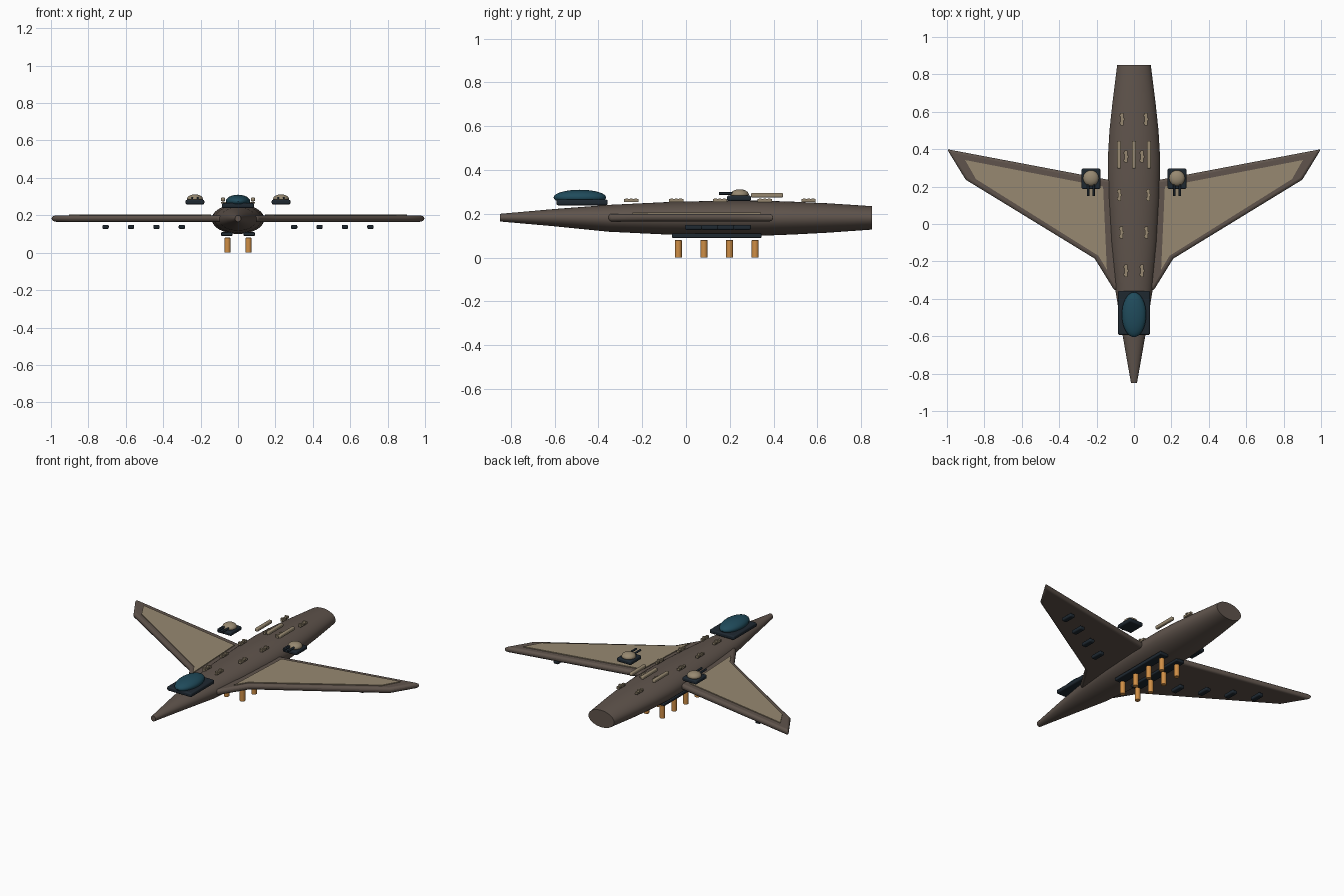
import bpy, bmesh, math
from mathutils import Matrix, Vector

cube = bpy.data.objects.get("Cube")
if cube:
    bpy.data.objects.remove(cube, do_unlink=True)


def material(name, r, g, b):
    m = bpy.data.materials.new(name)
    m.use_nodes = True
    m.diffuse_color = (r, g, b, 1)
    m.node_tree.nodes["Principled BSDF"].inputs["Base Color"].default_value = (r, g, b, 1)
    return m


BROWN = material("hull brown", 0.115, 0.088, 0.072)
TAN = material("panel tan", 0.31, 0.25, 0.165)
NAVY = material("dark navy", 0.013, 0.021, 0.03)
TEAL = material("canopy teal", 0.014, 0.07, 0.105)
ORANGE = material("thruster orange", 0.62, 0.27, 0.06)


def finish(name, bm, mat, bevel=0, smooth=True):
    bmesh.ops.recalc_face_normals(bm, faces=bm.faces)
    mesh = bpy.data.meshes.new(name)
    bm.to_mesh(mesh)
    bm.free()
    mesh.materials.append(mat)
    ob = bpy.data.objects.new(name, mesh)
    bpy.context.collection.objects.link(ob)
    if bevel:
        mod = ob.modifiers.new("soft edges", "BEVEL")
        mod.width, mod.segments = bevel, 3
    if smooth:
        bpy.ops.object.select_all(action="DESELECT")
        ob.select_set(True)
        bpy.context.view_layer.objects.active = ob
        bpy.ops.object.shade_smooth_by_angle(angle=math.radians(35))
    return ob


def box(name, at, size, mat, bevel=0):
    bm = bmesh.new()
    bmesh.ops.create_cube(bm, size=1, matrix=Matrix.LocRotScale(Vector(at), None, Vector(size)))
    return finish(name, bm, mat, bevel)


def ellipsoid(name, at, radii, mat):
    bm = bmesh.new()
    bmesh.ops.create_uvsphere(bm, u_segments=32, v_segments=16, radius=1,
                              matrix=Matrix.LocRotScale(Vector(at), None, Vector(radii)))
    return finish(name, bm, mat)


def cylinder(name, at, radius, length, mat, axis="Z", bevel=0):
    rot = Matrix.Rotation(math.pi / 2, 4, "X") if axis == "Y" else Matrix()
    bm = bmesh.new()
    bmesh.ops.create_cone(bm, cap_ends=True, segments=20, radius1=radius, radius2=radius,
                          depth=length, matrix=Matrix.Translation(at) @ rot)
    return finish(name, bm, mat, bevel)


def slab(name, outline, side, low, high, mat, bevel=0):
    bm = bmesh.new()
    face = bm.faces.new([bm.verts.new((side * x, y, low)) for x, y in outline])
    ext = bmesh.ops.extrude_face_region(bm, geom=[face])["geom"]
    bmesh.ops.translate(bm, vec=(0, 0, high - low),
                        verts=[v for v in ext if isinstance(v, bmesh.types.BMVert)])
    return finish(name, bm, mat, bevel)


# Fuselage: lofted ellipses (y, half width, bottom, top)
SECTIONS = [(-0.85, 0.016, 0.165, 0.2), (-0.6, 0.06, 0.143, 0.222), (-0.35, 0.1, 0.118, 0.241),
            (-0.1, 0.124, 0.106, 0.253), (0.15, 0.138, 0.1, 0.26), (0.35, 0.14, 0.1, 0.26),
            (0.5, 0.131, 0.106, 0.255), (0.65, 0.115, 0.114, 0.248), (0.85, 0.09, 0.128, 0.235)]
bm = bmesh.new()
rings = []
for y, w, low, high in SECTIONS:
    angles = [2 * math.pi * i / 40 for i in range(40)]
    rings.append([bm.verts.new((w * math.cos(a), y, (low + high) / 2 + (high - low) / 2 * math.sin(a)))
                  for a in angles])
for a, b in zip(rings, rings[1:]):
    for i in range(40):
        j = (i + 1) % 40
        bm.faces.new((a[i], a[j], b[j], b[i]))
bm.faces.new(rings[0])
bm.faces.new(rings[-1])
finish("fuselage", bm, BROWN)

# Canopy on its frame
box("canopy_frame", (0, -0.475, 0.252), (0.172, 0.235, 0.026), NAVY, 0.008)
ellipsoid("canopy_glass", (0, -0.485, 0.275), (0.065, 0.12, 0.035), TEAL)

WING = [(0.05, -0.355), (0.105, -0.355), (0.21, -0.185), (0.9, 0.237), (1.0, 0.4), (0.14, 0.237), (0.05, 0.22)]
PANEL = [(0.145, -0.245), (0.19, -0.17), (0.845, 0.24), (0.903, 0.342), (0.165, 0.2)]
FITTINGS = [(0.064, 0.56), (0.043, 0.36), (0.077, 0.155), (0.066, -0.045), (0.043, -0.25)]

for side, tag in ((1, "left"), (-1, "right")):
    # Wing with raised top panel
    slab(tag + "_wing", WING, side, 0.165, 0.2, BROWN, 0.014)
    slab(tag + "_wing_panel", PANEL, side, 0.198, 0.205, TAN)

    # Underwing pods following the sweep
    for i in range(4):
        at = (side * (0.3 + 0.136 * i), 0.035 + 0.074 * i, 0.138)
        box(f"{tag}_underwing_pod_{i + 1}", at, (0.034, 0.08, 0.022), NAVY, 0.007)

    # Turret
    tx = side * 0.23
    box(tag + "_turret_base", (tx, 0.242, 0.271), (0.1, 0.11, 0.025), NAVY, 0.008)
    ellipsoid(tag + "_turret_dome", (tx, 0.245, 0.288), (0.042, 0.042, 0.024), TAN)
    for k in (-1, 1):
        cylinder(f"{tag}_turret_barrel_{'inner' if k * side < 0 else 'outer'}",
                 (tx + k * 0.015, 0.185, 0.293), 0.006, 0.07, NAVY, "Y")

    # Belly rail and thruster pegs
    box(tag + "_belly_rail", (side * 0.06, 0.14, 0.1), (0.06, 0.41, 0.02), NAVY, 0.005)
    for i in range(4):
        cylinder(f"{tag}_thruster_{i + 1}", (side * 0.056, -0.035 + 0.117 * i, 0.04),
                 0.016, 0.08, ORANGE, bevel=0.002)

    # Small deck fittings: a plate with staggered blocks
    for i, (x, y) in enumerate(FITTINGS):
        box(f"{tag}_fitting_plate_{i + 1}", (side * x, y, 0.261), (0.016, 0.065, 0.014), TAN)
        for k in (-1, 0, 1):
            box(f"{tag}_fitting_block_{i + 1}_{k + 2}", (side * x + 0.005 * (-1) ** k, y + 0.02 * k, 0.267),
                (0.016, 0.012, 0.008), TAN)

# Dorsal vents
for i in (-1, 0, 1):
    box(f"dorsal_vent_{i + 2}", (0.08 * i, 0.37, 0.285), (0.021, 0.148, 0.021), TAN, 0.006)
